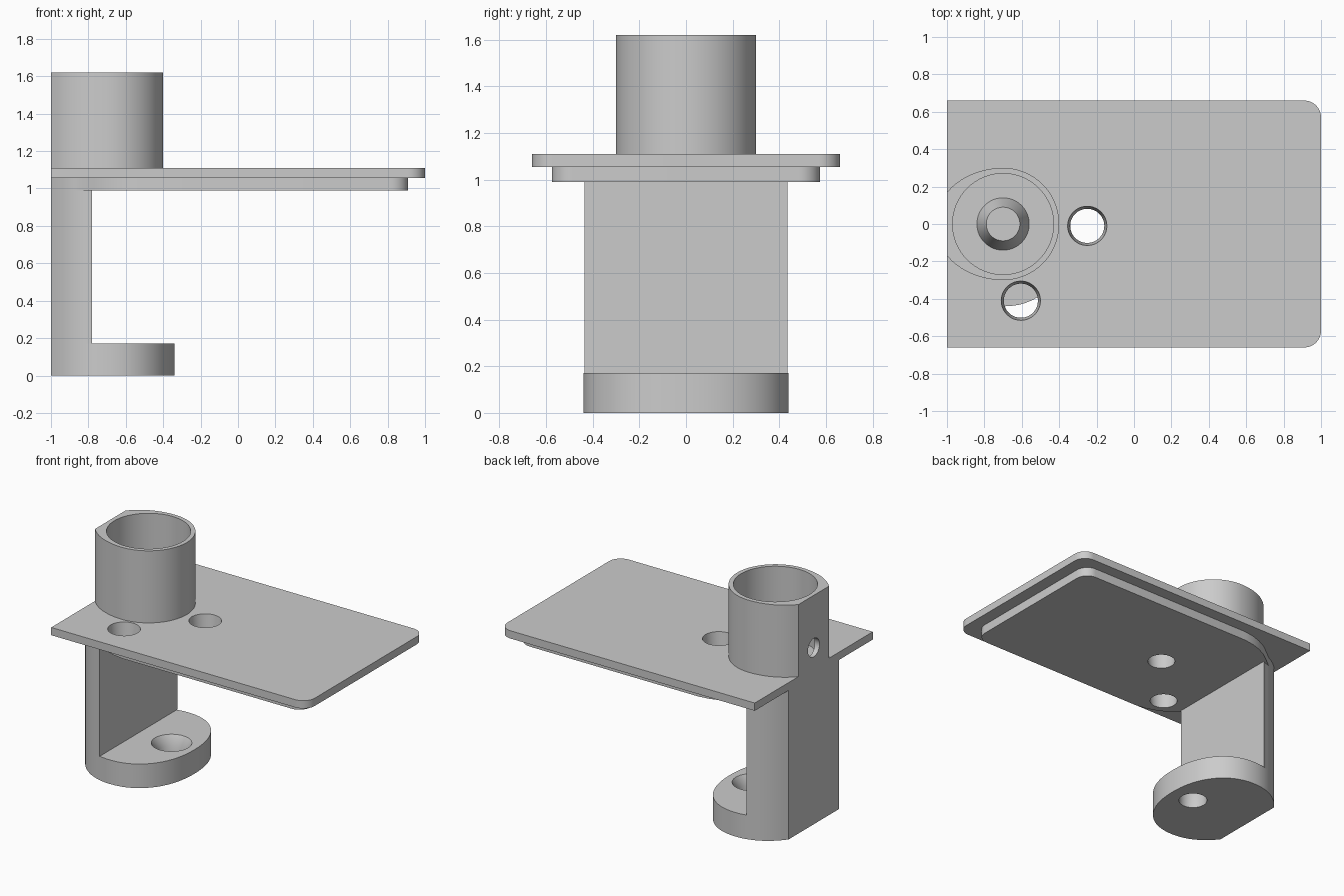
import bpy, bmesh, math
from mathutils import Matrix, Vector

old = bpy.data.objects.get("Cube")
if old:
    bpy.data.objects.remove(old, do_unlink=True)

grey = bpy.data.materials.new("light_grey")
grey.use_nodes = True
colour = (0.6, 0.6, 0.6, 1)
grey.diffuse_color = colour
grey.node_tree.nodes["Principled BSDF"].inputs["Base Color"].default_value = colour


def add_object(name, bm):
    mesh = bpy.data.meshes.new(name)
    bmesh.ops.recalc_face_normals(bm, faces=bm.faces)
    bm.to_mesh(mesh)
    bm.free()
    mesh.materials.append(grey)
    ob = bpy.data.objects.new(name, mesh)
    bpy.context.collection.objects.link(ob)
    return ob


def prism(name, half, z0, z1):
    """Extrude a half outline (y >= 0, from -x to +x) mirrored over y = 0."""
    outline = half + [(x, -y) for x, y in reversed(half) if y > 1e-5]
    bm = bmesh.new()
    face = bm.faces.new([bm.verts.new((x, y, z0)) for x, y in outline])
    top = bmesh.ops.extrude_face_region(bm, geom=[face])["geom"]
    bmesh.ops.translate(bm, vec=(0, 0, z1 - z0),
                        verts=[v for v in top if isinstance(v, bmesh.types.BMVert)])
    return add_object(name, bm)


def cone(name, centre, r_low, r_high, height, axis="Z"):
    bm = bmesh.new()
    turn = Matrix.Rotation(math.pi / 2, 4, "Y") if axis == "X" else Matrix()
    bmesh.ops.create_cone(bm, cap_ends=True, segments=64, radius1=r_low, radius2=r_high,
                          depth=height, matrix=Matrix.Translation(Vector(centre)) @ turn)
    return add_object(name, bm)


def oval(cx, left, right, width, end, power=2.0, steps=32):
    """Half oval with different reach to each side, cut flat at x = -1."""
    reach = cx + 1
    pts = []
    for i in range(12):
        x = -1 + reach * i / 12
        pts.append((x, width * math.sqrt(1 - ((cx - x) / left) ** 2)))
    for i in range(steps + 1):
        a = math.pi / 2 * (1 - i / steps)
        c, s = max(math.cos(a), 0), max(math.sin(a), 0)
        pts.append((cx + right * c ** (2 / power), width * s ** (2 / power)))
    return [p for p in pts if p[0] <= end + 1e-6]


def rounded_end(x1, width, r):
    return [(x1 - r + r * math.sin(a), width - r + r * math.cos(a))
            for a in [math.pi / 2 * i / 12 for i in range(13)]]


def cut(ob, *cutters):
    bpy.context.view_layer.objects.active = ob
    for c in cutters:
        mod = ob.modifiers.new("cut", "BOOLEAN")
        mod.operation, mod.solver, mod.object = "DIFFERENCE", "EXACT", c
        bpy.ops.object.modifier_apply(modifier=mod.name)


# Plates
top_plate = prism("top_plate", [(-1, 0.66)] + rounded_end(1, 0.66, 0.09), 1.055, 1.11)
arm_top = oval(-0.7, 0.39, 0.36, 0.44, -0.84)
flare = [(-0.78, 0.46), (-0.72, 0.505), (-0.65, 0.54), (-0.58, 0.563), (-0.5, 0.575)]
lower_plate = prism("lower_plate", arm_top + flare + rounded_end(0.91, 0.575, 0.09), 0.99, 1.055)

# Arm and foot
foot_outline = oval(-0.7, 0.39, 0.36, 0.44, -0.34, 2.2)
arm_outline = [p for p in foot_outline if p[0] < -0.79] + [(-0.78, 0.435)]
arm = prism("arm", arm_outline, 0.17, 0.99)
foot = prism("foot", foot_outline, 0, 0.17)

# Socket with a pin on its floor
socket = prism("socket", oval(-0.7, 0.364, 0.3, 0.3, -0.4), 1.11, 1.62)
pin = cone("socket_pin", (-0.7, 0, 1.185), 0.14, 0.09, 0.15)

# Cutters for the bore, the side opening and the screw holes
bore = cone("bore_cutter", (-0.7, 0, 1.4), 0.27, 0.27, 0.7)
side = cone("side_cutter", (-0.95, 0, 1.25), 0.065, 0.065, 0.3, "X")
plate_holes = [cone("plate_hole_cutter", (x, y, 1.05), 0.09, 0.106, 0.14)
               for x, y in ((-0.25, -0.01), (-0.605, -0.41))]
foot_hole = cone("foot_hole_cutter", (-0.52, 0, 0.085), 0.095, 0.095, 0.3)
foot_sink = cone("foot_sink_cutter", (-0.52, 0, 0.14), 0.095, 0.133, 0.07)
cut(socket, bore, side)
cut(top_plate, *plate_holes)
cut(lower_plate, *plate_holes)
cut(foot, foot_hole, foot_sink)
for c in [bore, side, foot_hole, foot_sink] + plate_holes:
    bpy.data.objects.remove(c, do_unlink=True)

# Smooth curved walls, keep hard rims
bpy.ops.object.select_all(action="DESELECT")
for ob in (top_plate, lower_plate, arm, foot, socket, pin):
    ob.select_set(True)
    bpy.context.view_layer.objects.active = ob
bpy.ops.object.shade_smooth_by_angle(angle=math.radians(30))
